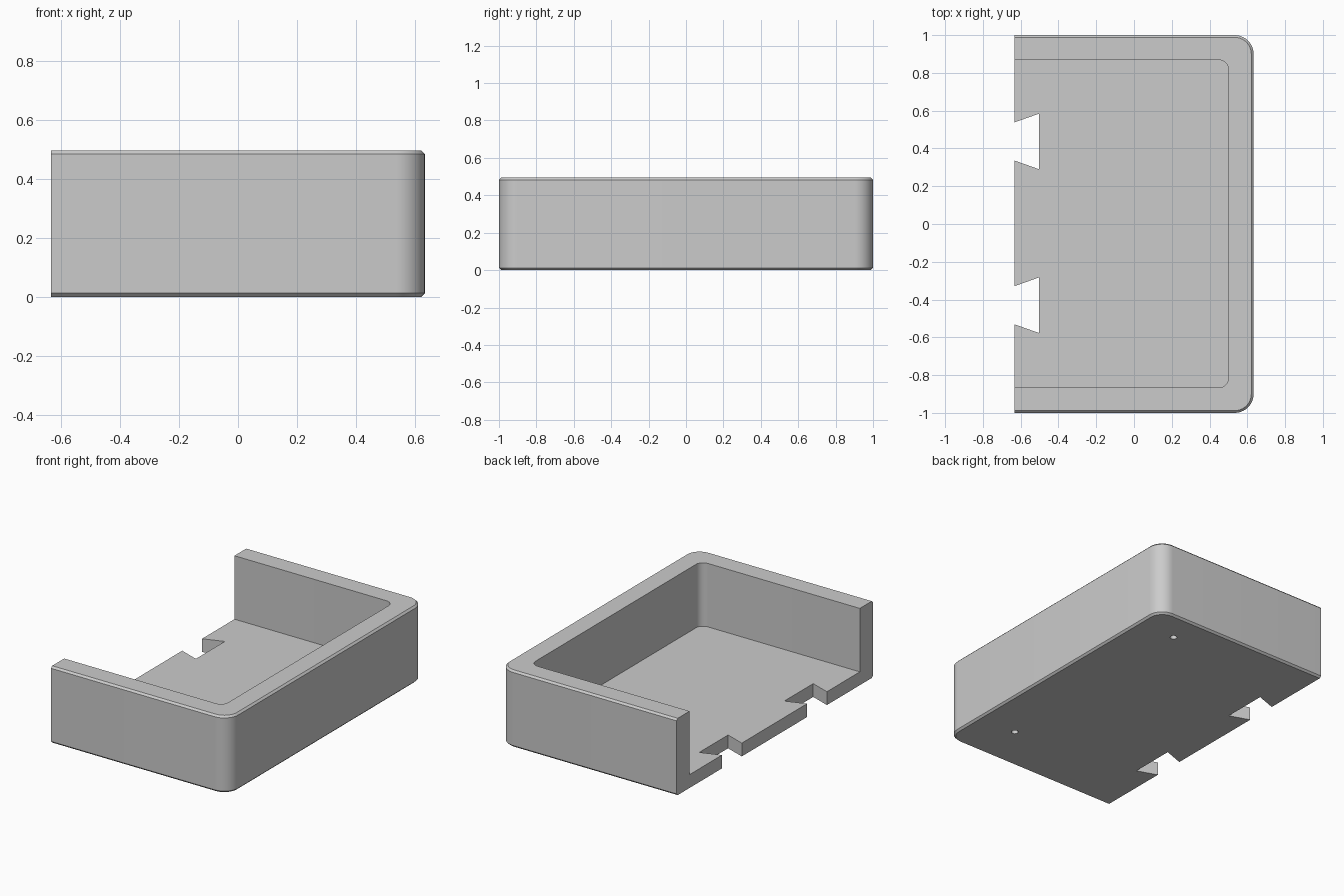
import bpy, bmesh, math

if "Cube" in bpy.data.objects:
    bpy.data.objects.remove(bpy.data.objects["Cube"])

W, H, FLOOR, CH = 0.633, 0.495, 0.086, 0.012   # half width, height, floor thickness, chamfer

grey = bpy.data.materials.new("light grey")
grey.diffuse_color = (0.6, 0.6, 0.6, 1)
grey.use_nodes = True
grey.node_tree.nodes["Principled BSDF"].inputs["Base Color"].default_value = grey.diffuse_color


def outline(left, right, top, bottom, r, n=10):
    """Rectangle whose two right-hand corners are rounded, counter-clockwise."""
    pts = [(left, bottom)]
    for cy, start in ((bottom + r, -90), (top - r, 0)):
        for i in range(n + 1):
            a = math.radians(start + 90 * i / n)
            pts.append((right - r + r * math.cos(a), cy + r * math.sin(a)))
    return pts + [(left, top)]


def loft(name, rings):
    """Solid through a stack of (outline, z) rings."""
    bm = bmesh.new()
    layers = [[bm.verts.new((x, y, z)) for x, y in pts] for pts, z in rings]
    bm.faces.new(layers[0][::-1])
    bm.faces.new(layers[-1])
    for a, b in zip(layers, layers[1:]):
        for i in range(len(a)):
            j = (i + 1) % len(a)
            bm.faces.new((a[i], a[j], b[j], b[i]))
    bmesh.ops.recalc_face_normals(bm, faces=bm.faces)
    me = bpy.data.meshes.new(name)
    bm.to_mesh(me)
    bm.free()
    ob = bpy.data.objects.new(name, me)
    bpy.context.collection.objects.link(ob)
    me.materials.append(grey)
    return ob


def cut(target, cutter):
    """Subtract the cutter, then remove it."""
    cutter.hide_render = True
    mod = target.modifiers.new("cut", 'BOOLEAN')
    mod.operation, mod.solver, mod.object = 'DIFFERENCE', 'EXACT', cutter
    bpy.context.view_layer.objects.active = target
    bpy.ops.object.modifier_apply(modifier=mod.name)
    bpy.data.objects.remove(cutter)


# Outer body, chamfered at top and bottom on its three closed sides
full = outline(-W, W, 1, -1, 0.1)
small = outline(-W, W - CH, 1 - CH, -1 + CH, 0.1 - CH)
tray = loft("open_tray", [(small, 0), (full, CH), (full, H - CH), (small, H)])

# Inner pocket, open on the left side
pocket = outline(-W - 0.2, 0.5, 0.868, -0.866, 0.05)
cut(tray, loft("pocket_cutter", [(pocket, FLOOR), (pocket, H + 0.1)]))

# Dovetail notches in the open floor edge
x_in, x_out, slope = -0.503, -0.733, 0.046 / 0.13
for yc in (0.437, -0.43):
    wide = 0.147
    narrow = wide - slope * (x_in - x_out)
    notch = [(x_in, yc - wide), (x_in, yc + wide), (x_out, yc + narrow), (x_out, yc - narrow)]
    cut(tray, loft("notch_cutter", [(notch, -0.1), (notch, 0.2)]))

# Blind screw holes in the underside
for hx, hy in ((0.36, 0.80), (0.36, -0.69)):
    ring = [(hx + 0.021 * math.cos(math.tau * i / 20), hy + 0.021 * math.sin(math.tau * i / 20))
            for i in range(20)]
    cut(tray, loft("hole_cutter", [(ring, -0.1), (ring, 0.05)]))

bpy.ops.object.select_all(action='DESELECT')
tray.select_set(True)
bpy.context.view_layer.objects.active = tray
bpy.ops.object.shade_smooth_by_angle(angle=math.radians(30))
